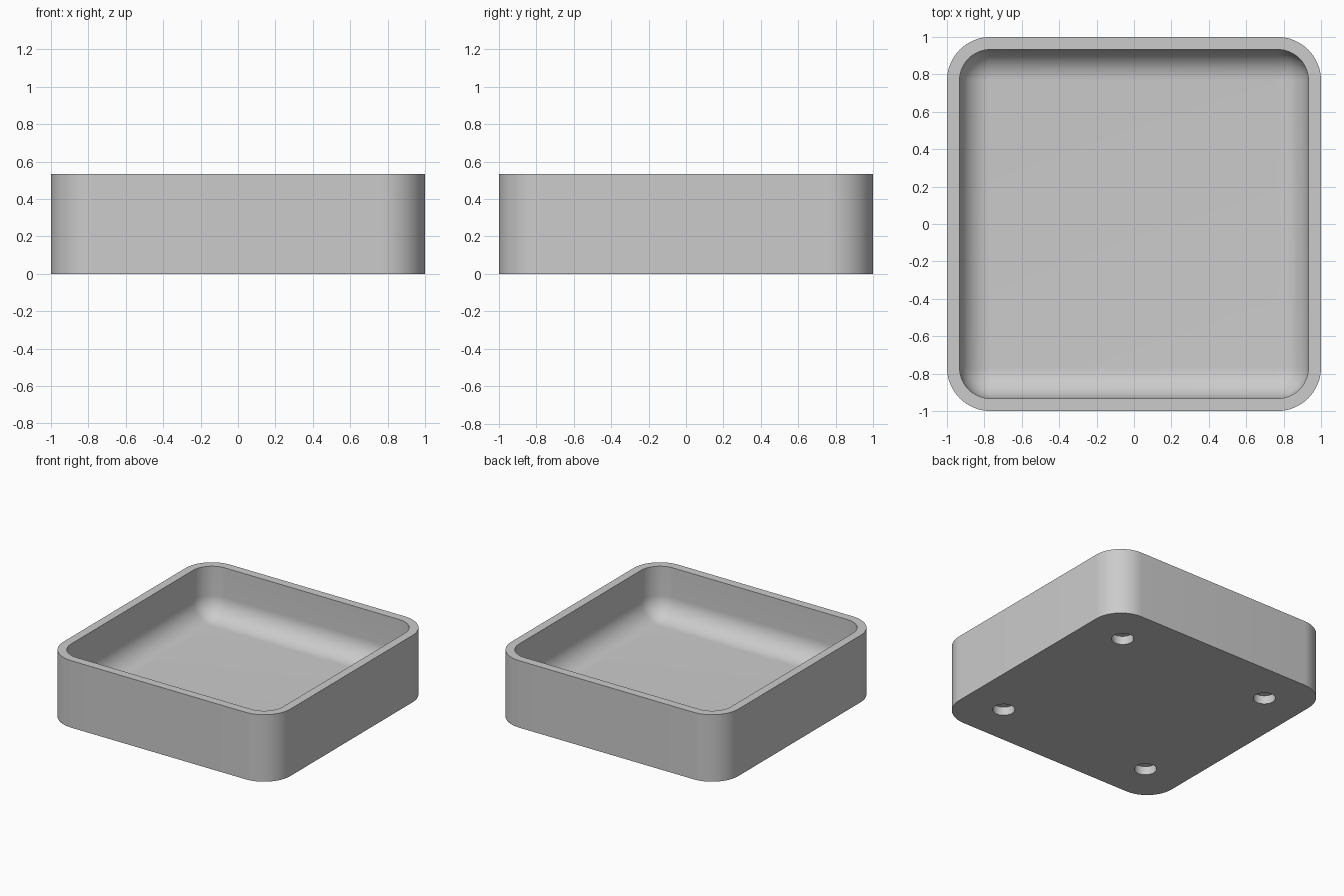
import bpy
import bmesh
from math import cos, sin, pi

cube = bpy.data.objects.get("Cube")
if cube:
    bpy.data.objects.remove(cube, do_unlink=True)

HEIGHT = 0.533
WALL = 0.067
OUTER_R = 0.233
INNER_R = OUTER_R - WALL
FLOOR = 0.133
HOLE_POS, HOLE_R, HOLE_DEPTH = 0.667, 0.08, 0.067
CORNER_STEPS = 16

grey = bpy.data.materials.new("plain grey")
grey.use_nodes = True
colour = (0.6, 0.6, 0.6, 1)
grey.diffuse_color = colour
grey.node_tree.nodes["Principled BSDF"].inputs["Base Color"].default_value = colour


def add_object(name, bm):
    bmesh.ops.recalc_face_normals(bm, faces=bm.faces)
    mesh = bpy.data.meshes.new(name)
    bm.to_mesh(mesh)
    bm.free()
    mesh.materials.append(grey)
    obj = bpy.data.objects.new(name, mesh)
    bpy.context.collection.objects.link(obj)
    return obj


def rounded_square(bm, half, radius, z):
    """Ring of vertices around a square with rounded corners."""
    ring = []
    centre = half - radius
    for corner, (sx, sy) in enumerate([(1, 1), (-1, 1), (-1, -1), (1, -1)]):
        for i in range(CORNER_STEPS + 1):
            a = (corner + i / CORNER_STEPS) * pi / 2
            ring.append(bm.verts.new((sx * centre + radius * cos(a),
                                      sy * centre + radius * sin(a), z)))
    return ring


# Tray: outer wall, flat rim, inner wall and rounded transition to the floor
inner = 1 - WALL
profile = [(1, OUTER_R, 0), (1, OUTER_R, HEIGHT), (inner, INNER_R, HEIGHT)]
for i in range(CORNER_STEPS + 1):
    a = i / CORNER_STEPS * pi / 2
    inset = INNER_R * (1 - cos(a))
    profile.append((inner - inset, INNER_R - inset,
                    FLOOR + INNER_R * (1 - sin(a))))

bm = bmesh.new()
rings = [rounded_square(bm, *p) for p in profile]
for low, high in zip(rings, rings[1:]):
    for i in range(len(low)):
        j = (i + 1) % len(low)
        bm.faces.new((low[i], low[j], high[j], high[i]))
bm.faces.new(rings[0])
bm.faces.new(rings[-1])
bmesh.ops.remove_doubles(bm, verts=bm.verts, dist=0.0001)
tray = add_object("tray", bm)

# Four blind round holes in the underside
bm = bmesh.new()
for sx in (-1, 1):
    for sy in (-1, 1):
        made = bmesh.ops.create_cone(bm, cap_ends=True, segments=48,
                                     radius1=HOLE_R, radius2=HOLE_R,
                                     depth=2 * HOLE_DEPTH)
        bmesh.ops.translate(bm, verts=made["verts"],
                            vec=(sx * HOLE_POS, sy * HOLE_POS, 0))
cutter = add_object("hole_cutter", bm)
cutter.hide_render = True

cut = tray.modifiers.new("underside holes", 'BOOLEAN')
cut.operation = 'DIFFERENCE'
cut.solver = 'EXACT'
cut.object = cutter

bpy.ops.object.select_all(action='DESELECT')
tray.select_set(True)
bpy.context.view_layer.objects.active = tray
bpy.ops.object.modifier_apply(modifier=cut.name)
bpy.data.objects.remove(cutter, do_unlink=True)
bpy.ops.object.shade_smooth_by_angle(angle=pi / 6)
